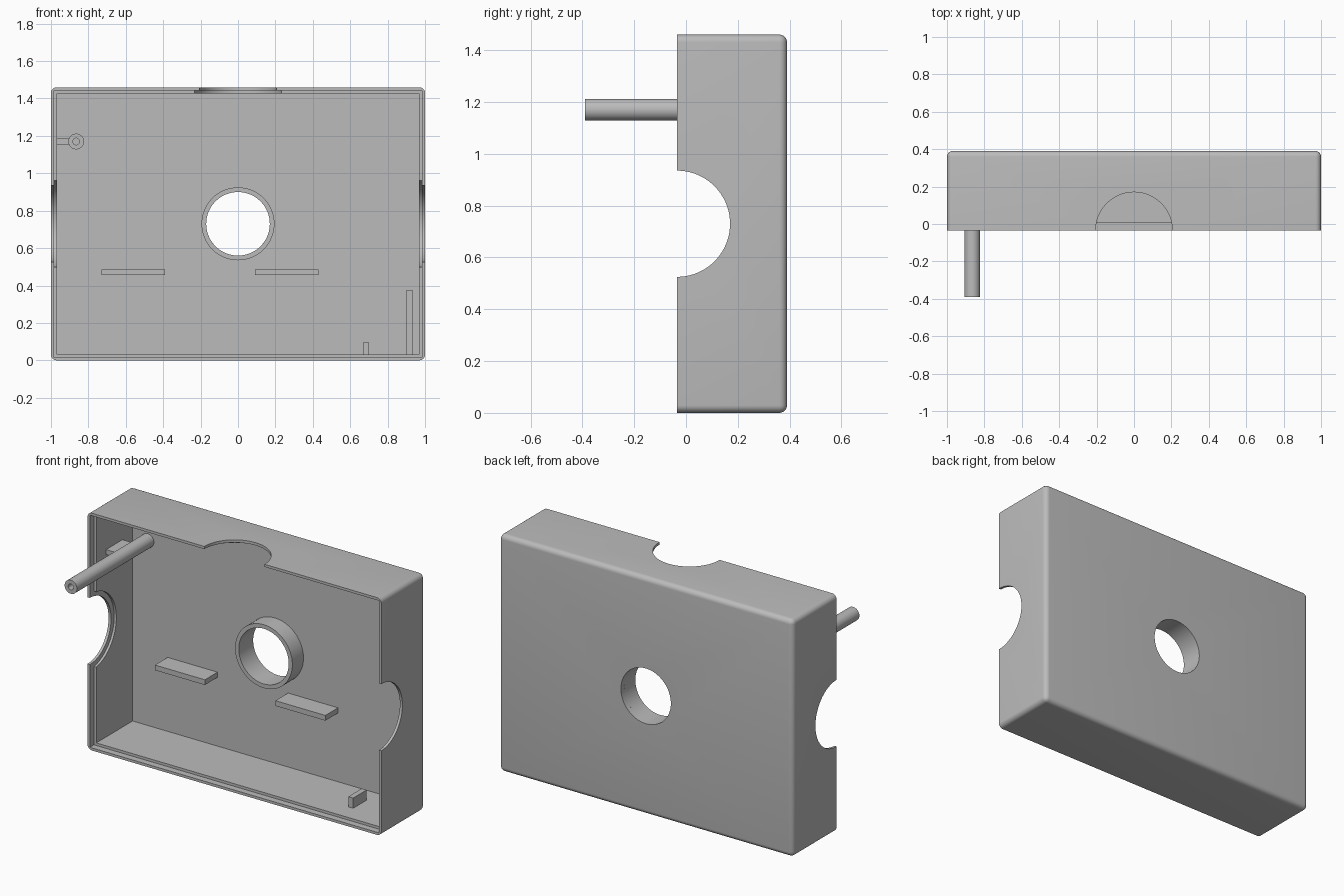
import bpy, bmesh, math
from mathutils import Matrix, Vector

old = bpy.data.objects.get("Cube")
if old:
    bpy.data.objects.remove(old, do_unlink=True)

grey = bpy.data.materials.new("plain grey")
grey.use_nodes = True
colour = (0.5, 0.5, 0.5, 1)
grey.diffuse_color = colour
grey.node_tree.nodes["Principled BSDF"].inputs["Base Color"].default_value = colour

FRONT, BACK, HEIGHT = -0.035, 0.39, 1.46
MID = HEIGHT / 2
WALL, LIP = 0.032, 0.016
PANEL = BACK - WALL


def finish(name, bm):
    bmesh.ops.recalc_face_normals(bm, faces=bm.faces)
    mesh = bpy.data.meshes.new(name)
    bm.to_mesh(mesh)
    bm.free()
    mesh.materials.append(grey)
    ob = bpy.data.objects.new(name, mesh)
    bpy.context.collection.objects.link(ob)
    return ob


def box_mesh(x, y, z):
    bm = bmesh.new()
    size = [b - a for a, b in (x, y, z)]
    centre = Vector([(a + b) / 2 for a, b in (x, y, z)])
    bmesh.ops.create_cube(bm, size=1, matrix=Matrix.Translation(centre) @ Matrix.Diagonal((*size, 1)))
    return bm


def box(name, x, y, z):
    return finish(name, box_mesh(x, y, z))


def cylinder(name, radius, centre, length, axis):
    bm = bmesh.new()
    turn = Vector((0, 0, 1)).rotation_difference(Vector(axis)).to_matrix().to_4x4()
    bmesh.ops.create_cone(bm, cap_ends=True, segments=96, radius1=radius, radius2=radius,
                          depth=length, matrix=Matrix.Translation(centre) @ turn)
    return finish(name, bm)


def lathe(name, x, z, profile, closed):
    """Spin (radius, y) points about a front-to-back axis."""
    bm = bmesh.new()
    vs = [bm.verts.new((x + r, y, z)) for r, y in profile]
    edges = [bm.edges.new(p) for p in zip(vs, vs[1:])]
    if closed:
        edges.append(bm.edges.new((vs[-1], vs[0])))
    bmesh.ops.spin(bm, geom=vs + edges, cent=(x, 0, z), axis=(0, 1, 0),
                   angle=math.tau, steps=64)
    bmesh.ops.remove_doubles(bm, verts=bm.verts, dist=0.0001)
    return smooth(finish(name, bm))


def activate(ob):
    bpy.ops.object.select_all(action='DESELECT')
    ob.select_set(True)
    bpy.context.view_layer.objects.active = ob


def smooth(ob):
    activate(ob)
    bpy.ops.object.shade_smooth_by_angle(angle=math.radians(32))
    return ob


def cut(ob, cutter):
    mod = ob.modifiers.new("cut", 'BOOLEAN')
    mod.operation, mod.solver, mod.object = 'DIFFERENCE', 'EXACT', cutter
    activate(ob)
    bpy.ops.object.modifier_apply(modifier=mod.name)
    bpy.data.objects.remove(cutter, do_unlink=True)


# Outer shell, rounded everywhere except around the open front
bm = box_mesh((-1, 1), (FRONT, BACK), (0, HEIGHT))
rounded = [e for e in bm.edges if any(v.co.y > 0 for v in e.verts)]
bmesh.ops.bevel(bm, geom=rounded, offset=0.03, segments=6, profile=0.5, affect='EDGES')
shell = finish("case_shell", bm)

# Hollow inside and the stepped lip around the opening
cut(shell, box("cavity_cutter", (WALL - 1, 1 - WALL), (-0.2, PANEL), (WALL, HEIGHT - WALL)))
cut(shell, box("lip_cutter", (LIP - 1, 1 - LIP), (-0.2, 0.005), (LIP, HEIGHT - LIP)))

# Round openings in both sides and the top, each with a wider inner recess
for radius, inset in ((0.205, -0.1), (0.235, LIP + 0.001)):
    cut(shell, cylinder("side_cutter", radius, (0, FRONT, MID), 2 * (1 - inset), (1, 0, 0)))
    top = HEIGHT - inset
    cut(shell, cylinder("top_cutter", radius, (0, FRONT, (top + 1) / 2), top - 1, (0, 0, 1)))

# Central hole through the back panel, with a collar
cut(shell, cylinder("hole_cutter", 0.17, (0, BACK, MID), 0.3, (0, 1, 0)))
smooth(shell)
lathe("hole_collar", 0, MID, [(0.17, 0.25), (0.195, 0.25), (0.195, PANEL), (0.17, PANEL)], True)

# Long hollow screw post and its bracket to the side wall
lathe("screw_post", -0.865, 1.17,
      [(0, -0.1), (0.018, -0.1), (0.018, -0.39), (0.042, -0.39), (0.042, PANEL), (0, PANEL)], False)
box("post_bracket", (WALL - 1, -0.9), (0.1, 0.26), (1.155, 1.185))

# Support shelves and stops
for name, left in (("right_shelf", -0.73), ("left_shelf", 0.09)):
    box(name, (left, left + 0.34), (0.235, PANEL), (0.455, 0.487))
box("small_stop", (0.667, 0.7), (0.12, 0.25), (WALL, 0.095))
box("tall_rib", (0.9, 0.932), (0.235, PANEL), (WALL, 0.377))
